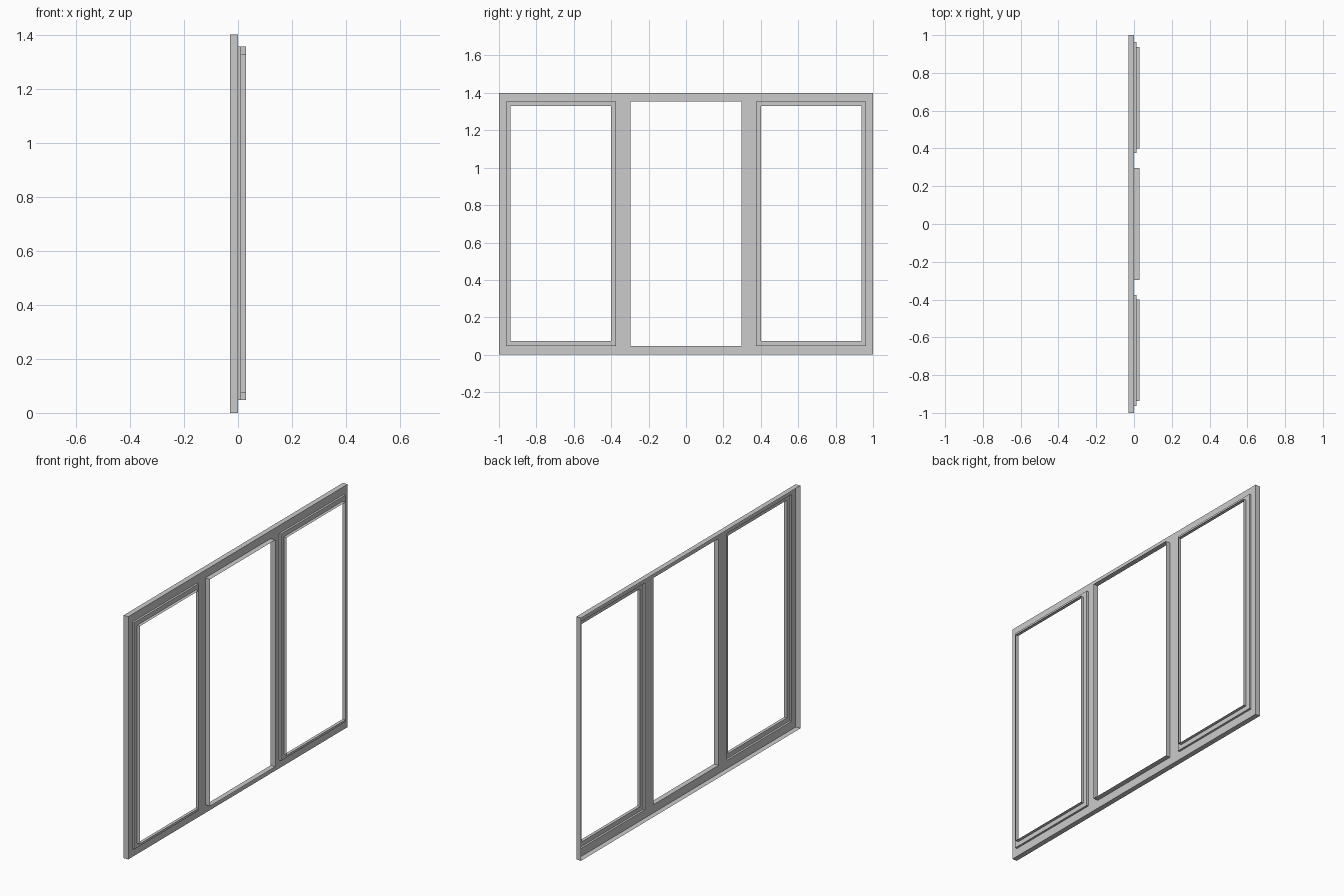
import bpy, bmesh

if "Cube" in bpy.data.objects:
    bpy.data.objects.remove(bpy.data.objects["Cube"])

D = 0.03                      # half depth
STEP = 0.012                  # depth of the first sash step
Z0, Z1 = 0.047, 1.355         # opening bottom and top
HALF_MID = 0.297              # half width of centre opening
SIDE_IN, SIDE_OUT = 0.375, 0.963
LIP = 0.026                   # width of the sash step


def finish(name, bm):
    bmesh.ops.remove_doubles(bm, verts=bm.verts, dist=1e-5)
    me = bpy.data.meshes.new(name)
    bm.to_mesh(me)
    bm.free()
    ob = bpy.data.objects.new(name, me)
    bpy.context.collection.objects.link(ob)
    return ob


def bridge(bm, rings):
    """Join successive rectangles (y0, y1, z0, z1, x) with quads."""
    loops = []
    for y0, y1, z0, z1, x in rings:
        loops.append([bm.verts.new((x, y, z)) for y, z in
                      ((y0, z0), (y1, z0), (y1, z1), (y0, z1))])
    for a, b in zip(loops, loops[1:]):
        for i in range(4):
            j = (i + 1) % 4
            bm.faces.new((a[i], a[j], b[j], b[i]))


# Outer frame: open-backed shell, face plate with three openings
bm = bmesh.new()
bridge(bm, [(-1, 1, 0, 1.4, -D), (-1, 1, 0, 1.4, 0)])
half = [HALF_MID, SIDE_IN, SIDE_OUT, 1]
ys = [-v for v in reversed(half)] + half
zs = [0, Z0, Z1, 1.4]
for c in range(len(ys) - 1):
    for r in range(3):
        if r == 1 and c in (1, 3, 5):
            continue
        bm.faces.new([bm.verts.new((0, y, z)) for y, z in
                      ((ys[c], zs[r]), (ys[c + 1], zs[r]),
                       (ys[c + 1], zs[r + 1]), (ys[c], zs[r + 1]))])
finish("outer_frame", bm)

# Centre opening: thin raised rim
bm = bmesh.new()
bridge(bm, [(-HALF_MID, HALF_MID, Z0, Z1, x) for x in (0, D)])
finish("centre_rim", bm)

# Side sashes: stepped thin rims
for name, y0, y1 in (("left_sash", -SIDE_OUT, -SIDE_IN),
                     ("right_sash", SIDE_IN, SIDE_OUT)):
    outer = (y0, y1, Z0, Z1)
    inner = (y0 + LIP, y1 - LIP, Z0 + LIP, Z1 - LIP)
    bm = bmesh.new()
    bridge(bm, [(*outer, 0), (*outer, STEP), (*inner, STEP), (*inner, D)])
    finish(name, bm)
